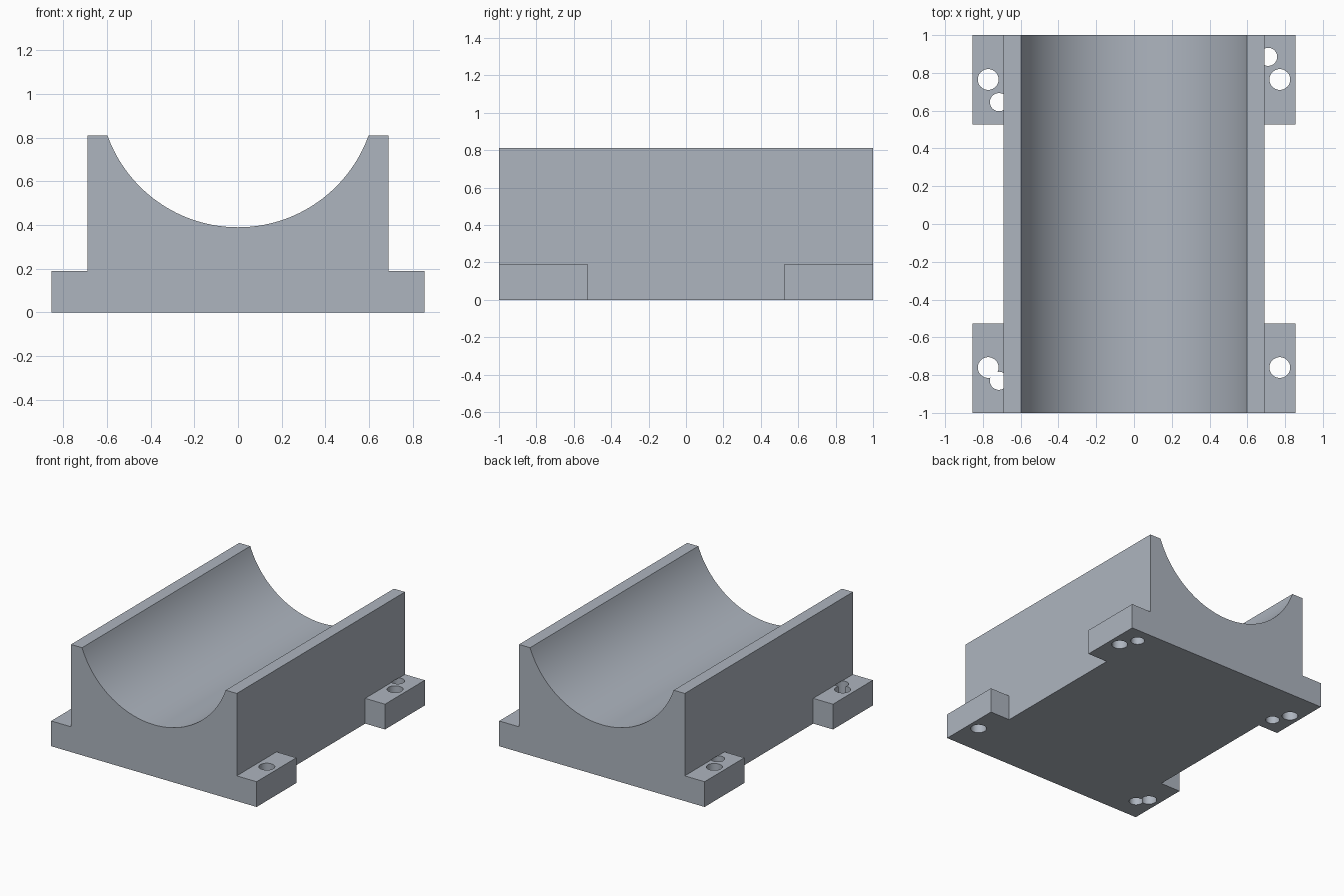
import bpy
import bmesh
import math

cube = bpy.data.objects.get("Cube")
if cube:
    bpy.data.objects.remove(cube, do_unlink=True)

# Main dimensions
HALF_LENGTH = 1.0
WALL_X, FOOT_X = 0.69, 0.855
FOOT_Z, TOP_Z = 0.19, 0.81
RIM_X, TROUGH_Z = 0.598, 0.39
FOOT_INNER_Y = 0.527

grey = bpy.data.materials.new("blue_grey")
grey.use_nodes = True
colour = (0.42, 0.46, 0.52, 1.0)
grey.diffuse_color = colour
grey.node_tree.nodes["Principled BSDF"].inputs["Base Color"].default_value = colour


def to_object(name, bm):
    bmesh.ops.recalc_face_normals(bm, faces=bm.faces)
    mesh = bpy.data.meshes.new(name)
    bm.to_mesh(mesh)
    bm.free()
    mesh.materials.append(grey)
    obj = bpy.data.objects.new(name, mesh)
    bpy.context.collection.objects.link(obj)
    return obj


def extrude_profile(name, points):
    """Extrude an x-z outline along the whole length."""
    bm = bmesh.new()
    face = bm.faces.new([bm.verts.new((x, -HALF_LENGTH, z)) for x, z in points])
    grown = bmesh.ops.extrude_face_region(bm, geom=[face])["geom"]
    verts = [v for v in grown if isinstance(v, bmesh.types.BMVert)]
    bmesh.ops.translate(bm, verts=verts, vec=(0, 2 * HALF_LENGTH, 0))
    return to_object(name, bm)


def box(name, low, high):
    bm = bmesh.new()
    bmesh.ops.create_cube(bm, size=1)
    for v in bm.verts:
        v.co = [a if c < 0 else b for c, a, b in zip(v.co, low, high)]
    return to_object(name, bm)


def drill(name, x, y, radius, top):
    bm = bmesh.new()
    bmesh.ops.create_cone(bm, cap_ends=True, segments=48, radius1=radius,
                          radius2=radius, depth=top + 0.1)
    bmesh.ops.translate(bm, verts=bm.verts, vec=(x, y, (top - 0.1) / 2))
    return to_object(name, bm)


def cut(target, cutter):
    mod = target.modifiers.new("cut", 'BOOLEAN')
    mod.operation = 'DIFFERENCE'
    mod.solver = 'EXACT'
    mod.object = cutter
    bpy.ops.object.modifier_apply(modifier=mod.name)
    bpy.data.objects.remove(cutter, do_unlink=True)


# Cradle: block with a round trough and a foot along each side
sag = TOP_Z - TROUGH_Z
radius = (RIM_X ** 2 + sag ** 2) / (2 * sag)
half_angle = math.asin(RIM_X / radius)
STEPS = 64
trough = []
for i in range(STEPS + 1):
    a = half_angle * (1 - 2 * i / STEPS)
    trough.append((radius * math.sin(a), TROUGH_Z + radius * (1 - math.cos(a))))
right_side = [(FOOT_X, 0), (FOOT_X, FOOT_Z), (WALL_X, FOOT_Z), (WALL_X, TOP_Z)]
left_side = [(-x, z) for x, z in reversed(right_side)]
cradle = extrude_profile("cradle", right_side + trough + left_side)

bpy.ops.object.select_all(action='DESELECT')
bpy.context.view_layer.objects.active = cradle
cradle.select_set(True)

# Gaps between the four mounting feet
for side in (-1, 1):
    xs = sorted((side * WALL_X, side * (FOOT_X + 0.2)))
    cut(cradle, box("foot_gap", (xs[0], -FOOT_INNER_Y, -0.1),
                    (xs[1], FOOT_INNER_Y, FOOT_Z + 0.1)))

# Screw holes through the feet
for x in (-0.772, 0.772):
    for y in (-0.76, 0.765):
        cut(cradle, drill("screw_hole", x, y, 0.055, 0.3))

# Dowel holes, partly running in under the walls
for x, y in ((0.71, 0.885), (-0.715, 0.645), (-0.715, -0.83)):
    cut(cradle, drill("dowel_hole", x, y, 0.048, FOOT_Z + 0.002))

bpy.ops.object.shade_smooth_by_angle(angle=math.radians(30))
